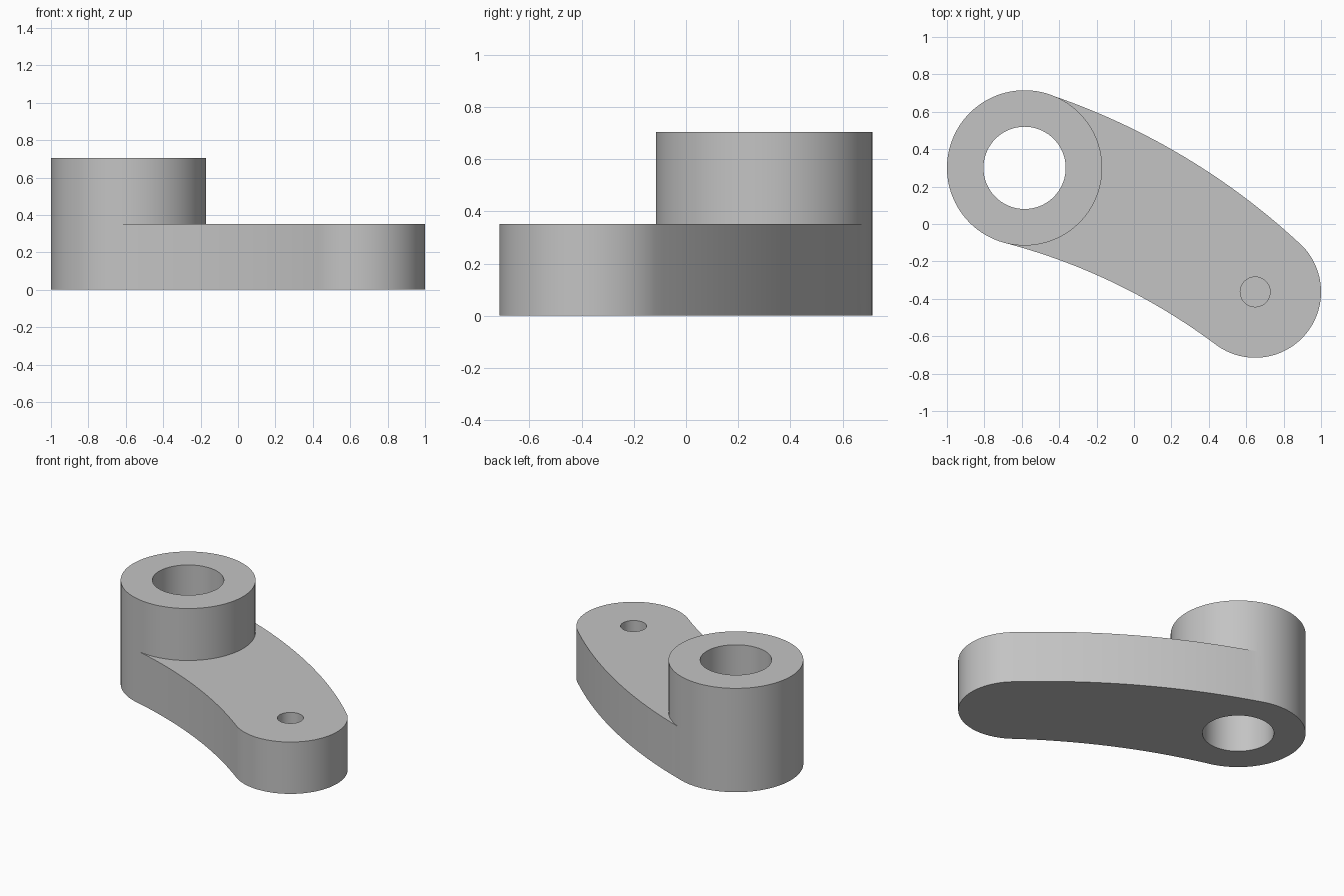
import bpy, bmesh
from math import cos, sin, radians
from mathutils import Vector

if "Cube" in bpy.data.objects:
    bpy.data.objects.remove(bpy.data.objects["Cube"], do_unlink=True)

ARM_TOP, BOSS_TOP, PIN_FLOOR = 0.352, 0.705, 0.12
BOSS, BOSS_R, BORE_R = Vector((-0.585, 0.30)), 0.415, 0.22
TIP, TIP_R, PIN_R = Vector((0.648, -0.363)), 0.352, 0.08


def arc(center, radius, start, end, steps):
    """Points on a circle from start to end, in degrees."""
    angles = [radians(start + (end - start) * i / steps) for i in range(steps + 1)]
    return [center + radius * Vector((cos(a), sin(a))) for a in angles]


def circle(center, radius, steps):
    return arc(center, radius, 0, 360, steps)[:-1]


def arc_through(a, b, c, steps=32):
    """Circular arc from a to c passing through b."""
    u, v = b - a, c - a
    d = 2 * (u.x * v.y - u.y * v.x)
    offset = Vector((v.y * u.dot(u) - u.y * v.dot(v),
                     u.x * v.dot(v) - v.x * u.dot(u))) / d
    center, start = a + offset, -offset
    sweep = -start.angle_signed(c - center)
    result = []
    for i in range(steps + 1):
        t = sweep * i / steps
        result.append(center + Vector((start.x * cos(t) - start.y * sin(t),
                                       start.x * sin(t) + start.y * cos(t))))
    return result


def wall(bm, points, low, high, closed=False):
    pts = points + points[:1] if closed else points
    for p, q in zip(pts, pts[1:]):
        bm.faces.new([bm.verts.new((*xy, z)) for xy, z in
                      ((p, low), (q, low), (q, high), (p, high))])


def cap(bm, z, *loops):
    """Flat face bounded by an outer loop and any holes."""
    edges = []
    for loop in loops:
        verts = [bm.verts.new((*p, z)) for p in loop]
        edges += [bm.edges.new((v, verts[i - 1])) for i, v in enumerate(verts)]
    bmesh.ops.triangle_fill(bm, edges=edges, use_beauty=True, normal=(0, 0, 1))


# Outline pieces, counter-clockwise
UPPER, LOWER = 66.7, 254
boss_outer = arc(BOSS, BOSS_R, UPPER, LOWER, 64)
boss_inner = arc(BOSS, BOSS_R, LOWER, 360 + UPPER, 60)
tip = arc(TIP, TIP_R, -127.7, 43.5, 56)
lower_side = arc_through(boss_outer[-1], Vector((0.0, -0.369)), tip[0])
upper_side = arc_through(tip[-1], Vector((0.31, 0.334)), boss_outer[0])
arm_edge = lower_side + tip[1:] + upper_side[1:]
bore = circle(BOSS, BORE_R, 72)
pin = circle(TIP, PIN_R, 40)

bm = bmesh.new()
# Underside and arm walls
cap(bm, 0, boss_outer + arm_edge[1:-1], bore)
wall(bm, arm_edge, 0, ARM_TOP)
# Arm top and blind pin hole
cap(bm, ARM_TOP, arm_edge + boss_inner[::-1][1:-1], pin)
wall(bm, pin, PIN_FLOOR, ARM_TOP, True)
cap(bm, PIN_FLOOR, pin)
# Raised boss and through bore
wall(bm, boss_outer, 0, ARM_TOP)
wall(bm, boss_outer + boss_inner[1:-1], ARM_TOP, BOSS_TOP, True)
cap(bm, BOSS_TOP, boss_outer + boss_inner[1:-1], bore)
wall(bm, bore, 0, BOSS_TOP, True)
bmesh.ops.remove_doubles(bm, verts=bm.verts[:], dist=0.0001)
bmesh.ops.recalc_face_normals(bm, faces=bm.faces[:])

mesh = bpy.data.meshes.new("lever_arm")
bm.to_mesh(mesh)
bm.free()
lever = bpy.data.objects.new("lever_arm", mesh)
bpy.context.collection.objects.link(lever)

# Plain grey metal
grey = bpy.data.materials.new("plain_grey")
grey.use_nodes = True
color = (0.55, 0.55, 0.55, 1)
grey.diffuse_color = color
grey.node_tree.nodes["Principled BSDF"].inputs["Base Color"].default_value = color
mesh.materials.append(grey)

bpy.ops.object.select_all(action="DESELECT")
lever.select_set(True)
bpy.context.view_layer.objects.active = lever
bpy.ops.object.shade_smooth_by_angle(angle=radians(30))
